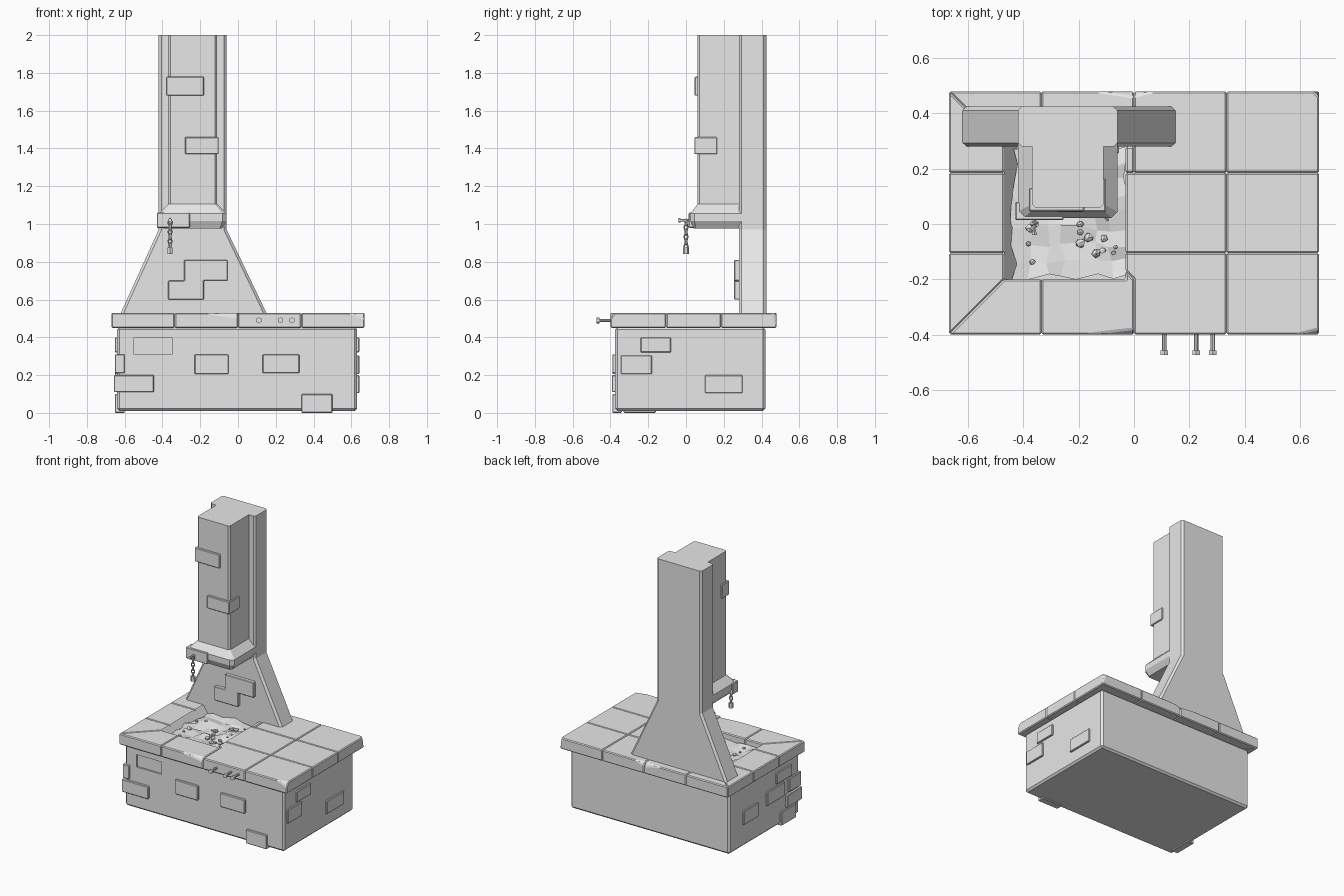
import bpy, bmesh, math, random
from mathutils import Vector, Matrix

random.seed(4)
if "Cube" in bpy.data.objects:
    bpy.data.objects.remove(bpy.data.objects["Cube"], do_unlink=True)

stone = bpy.data.materials.new("grey stone")
stone.use_nodes = True
stone.diffuse_color = (0.8, 0.8, 0.8, 1)
stone.node_tree.nodes["Principled BSDF"].inputs["Base Color"].default_value = (0.8, 0.8, 0.8, 1)


def finish(name, bm, bevel=0):
    bmesh.ops.recalc_face_normals(bm, faces=bm.faces)
    mesh = bpy.data.meshes.new(name)
    bm.to_mesh(mesh)
    bm.free()
    mesh.materials.append(stone)
    ob = bpy.data.objects.new(name, mesh)
    bpy.context.collection.objects.link(ob)
    if bevel:
        mod = ob.modifiers.new("Bevel", 'BEVEL')
        mod.width, mod.segments = bevel, 1
        mod.limit_method, mod.angle_limit = 'ANGLE', math.radians(20)
    return ob


def loft(name, rings, bevel=0, chip=None):
    """Skin closed rings of points; chip is an optional (point, normal) cut."""
    bm = bmesh.new()
    loops = [[bm.verts.new(p) for p in ring] for ring in rings]
    for a, b in zip(loops, loops[1:]):
        for i in range(len(a)):
            j = (i + 1) % len(a)
            bm.faces.new((a[i], a[j], b[j], b[i]))
    bm.faces.new(loops[0])
    bm.faces.new(loops[-1])
    if chip:
        cut = bmesh.ops.bisect_plane(bm, geom=bm.verts[:] + bm.edges[:] + bm.faces[:],
                                     plane_co=chip[0], plane_no=chip[1], clear_outer=True)
        edges = [e for e in cut["geom_cut"] if isinstance(e, bmesh.types.BMEdge)]
        bmesh.ops.edgenet_fill(bm, edges=edges)
    return finish(name, bm, bevel)


def slab(name, outline, z0, z1, bevel=0, chip=None):
    return loft(name, [[(x, y, z) for x, y in outline] for z in (z0, z1)], bevel, chip)


def upright(name, profile, y0, y1, bevel=0, chip=None):
    return loft(name, [[(x, y, z) for x, z in profile] for y in (y0, y1)], bevel, chip)


def rect(x0, x1, y0, y1):
    return [(x0, y0), (x1, y0), (x1, y1), (x0, y1)]


def box(name, x, y, z, bevel=0.004):
    return slab(name, rect(*x, *y), *z, bevel)


def rod(name, start, end, radius, sides):
    start, end = Vector(start), Vector(end)
    d = end - start
    bm = bmesh.new()
    bmesh.ops.create_cone(bm, cap_ends=True, segments=sides, radius1=radius, radius2=radius,
                          depth=d.length, matrix=Matrix.Translation((start + end) / 2)
                          @ d.to_track_quat('Z', 'Y').to_matrix().to_4x4())
    return finish(name, bm)


# Hearth base with one sunken brick
base = box("hearth_base", (-0.64, 0.63), (-0.375, 0.42), (0.01, 0.455), 0.013)
cutter = box("sunken_brick_cutter", (-0.55, -0.35), (-0.5, -0.362), (0.31, 0.4), 0)
cutter.hide_render = True
cutter.hide_viewport = True
cut = base.modifiers.new("Sunken brick", 'BOOLEAN')
cut.operation, cut.object, cut.solver = 'DIFFERENCE', cutter, 'EXACT'

# Raised bricks on the base, by side
for x0, x1, z0, z1 in [(-0.23, -0.05, 0.205, 0.31), (0.13, 0.325, 0.21, 0.31), (0.335, 0.5, 0, 0.1)]:
    box("front_brick", (x0, x1), (-0.39, -0.34), (z0, z1))
for y0, y1, z0, z1 in [(-0.24, -0.08, 0.32, 0.4), (-0.345, -0.18, 0.205, 0.305), (0.1, 0.3, 0.105, 0.2)]:
    box("side_brick", (0.6, 0.642), (y0, y1), (z0, z1))
for y0, y1, z0, z1 in [(-0.28, -0.11, 0.32, 0.4), (-0.2, 0.0, 0.205, 0.305),
                       (0.1, 0.27, 0.17, 0.27), (-0.33, -0.16, 0, 0.1)]:
    box("side_brick", (-0.652, -0.6), (y0, y1), (z0, z1))
box("corner_brick", (-0.657, -0.445), (-0.392, -0.22), (0.11, 0.2))
box("corner_brick", (-0.652, -0.6), (-0.388, -0.25), (0.21, 0.31))

# Worktop tiles, laid around the fire pit with mitred corners
L, R, F, B = -0.67, 0.67, -0.4, 0.48
row1, row2, col1, col2, col3 = -0.105, 0.185, -0.335, 0, 0.335
pit_l, pit_r, pit_f, pit_b = -0.47, -0.03, -0.2, 0.28
tiles = [
    ([(L, F), (pit_l, pit_f), (pit_l, row1), (L, row1)], None),
    (rect(L, pit_l, row1, row2), None),
    ([(L, row2), (pit_l, row2), (pit_l, pit_b), (L, B)], None),
    ([(L, F), (col1, F), (col1, pit_f), (pit_l, pit_f)], None),
    ([(col1, F), (col2, F), (col2, pit_f), (pit_r, pit_f + 0.03), (pit_r, pit_f), (col1, pit_f)],
     ((0, F + 0.02, 0.53), (0.12, -1, 0.8))),
    ([(L, B), (pit_l, pit_b), (col1, pit_b), (col1, B)], None),
    (rect(col1, col2, pit_b, B), ((col2, B - 0.02, 0.53), (0.15, 1, 0.7))),
    ([(col2, F), (col3, F), (col3, row1), (pit_r, row1), (pit_r, pit_f + 0.03), (col2, pit_f)], None),
    (rect(pit_r, col3, row1, row2), None),
    (rect(col2, col3, row2, B), ((col2 + 0.05, B - 0.005, 0.53), (-0.25, 1, 0.8))),
    (rect(pit_r, col2, row2, pit_b), None),
    (rect(col3, R, F, row1), ((R, F + 0.02, 0.53), (0.25, -1, 0.6))),
    (rect(col3, R, row1, row2), None),
    (rect(col3, R, row2, B), ((R, B - 0.02, 0.53), (1, 1, 0.3))),
]
for outline, chip in tiles:
    slab("worktop_tile", outline, 0.45, 0.53, 0.006, chip)

# Fire pit: sloped side and uneven ash bed
upright("pit_slope", [(pit_l, 0.525), (pit_l, 0.45), (-0.42, 0.45)], pit_f, pit_b)
bm = bmesh.new()
bmesh.ops.create_grid(bm, x_segments=7, y_segments=8, size=0.5)
for v in bm.verts:
    edge = max(abs(v.co.x), abs(v.co.y)) > 0.49
    v.co = Vector((-0.23 + v.co.x * 0.41, 0.04 + v.co.y * 0.46, 0.485))
    v.co += Vector([random.uniform(-0.014, 0.014) for _ in range(3)])
    if edge:
        v.co.z += 0.008
finish("ash_bed", bm)

# Coals
for i in range(22):
    bm = bmesh.new()
    size = random.uniform(0.008, 0.022)
    bmesh.ops.create_icosphere(bm, subdivisions=1, radius=size)
    for v in bm.verts:
        v.co *= random.uniform(0.75, 1.15)
        v.co.z *= 0.7
    spot = Vector((random.uniform(-0.41, -0.06), random.uniform(-0.16, 0.2), 0.497))
    bmesh.ops.transform(bm, verts=bm.verts, matrix=Matrix.Translation(spot)
                        @ Matrix.Rotation(random.uniform(0, 6), 4, 'Z'))
    finish("coal", bm)

# Flared back wall rising into the chimney
upright("back_wall", [(-0.62, 0.46), (-0.62, 0.53), (-0.42, 0.97), (-0.42, 2), (-0.06, 2),
                      (-0.06, 0.97), (0.15, 0.53), (0.15, 0.46)], 0.28, 0.425, 0)
for ob in [bpy.data.objects["back_wall"]]:
    mod = ob.modifiers.new("Bevel", 'BEVEL')
    mod.width, mod.segments, mod.limit_method = 0.014, 1, 'WEIGHT'
    weight = ob.data.attributes.new("bevel_weight_edge", 'FLOAT', 'EDGE')
    for e in ob.data.edges:
        a, b = (ob.data.vertices[i].co for i in e.vertices)
        weight.data[e.index].value = float(abs(a.y - b.y) < 0.01 and abs(a.z - b.z) > 0.2)


def flue_ring(grow, z, c=0.012):
    x0, x1, y0, y1 = -0.37 - grow, -0.11 + grow, 0.06 - grow * 0.75, 0.3
    return [(x0, y1, z), (x0, y0 + c, z), (x0 + c, y0, z), (x1 - c, y0, z), (x1, y0 + c, z), (x1, y1, z)]


# Front flue and the hood at its foot
loft("flue", [flue_ring(0, 1.08), flue_ring(0, 2)])
loft("hood", [flue_ring(0.025, 0.975), flue_ring(0.05, 1.015, 0.022),
              flue_ring(0.05, 1.055, 0.022), flue_ring(0, 1.105)])

# Bricks on the chimney
box("flue_brick", (-0.38, -0.18), (0.046, 0.13), (1.68, 1.78))
box("flue_brick", (-0.28, -0.102), (0.044, 0.165), (1.37, 1.46))
box("hood_brick", (-0.43, -0.255), (0.014, 0.08), (0.98, 1.06))
upright("wall_bricks", [(-0.285, 0.81), (-0.055, 0.81), (-0.055, 0.7), (-0.18, 0.7), (-0.18, 0.6),
                        (-0.37, 0.6), (-0.37, 0.7), (-0.285, 0.7)], 0.255, 0.3, 0.004)

# Tool pegs on the front edge
for x in (0.11, 0.225, 0.285):
    rod("peg_shaft", (x, -0.39, 0.49), (x, -0.46, 0.49), 0.008, 8)
    rod("peg_head", (x, -0.458, 0.49), (x, -0.475, 0.49), 0.016, 6)

# Hook and hanging chain with a weight
rod("hook", (-0.36, 0.03, 1.02), (-0.36, -0.035, 1.02), 0.007, 6)
rod("hook_end", (-0.36, -0.03, 1.02), (-0.36, -0.04, 1.02), 0.011, 6)
for i in range(6):
    bpy.ops.mesh.primitive_torus_add(major_segments=8, minor_segments=4, major_radius=0.013,
                                     minor_radius=0.005, location=(-0.36, 0, 1.008 - i * 0.025),
                                     rotation=(math.pi / 2, 0, math.radians(20 + 90 * (i % 2))))
    link = bpy.context.object
    link.name = "chain_link"
    link.scale = (0.8, 1.3, 1)
    link.data.materials.append(stone)
rod("chain_weight", (-0.36, 0, 0.875), (-0.36, 0, 0.84), 0.016, 6)
